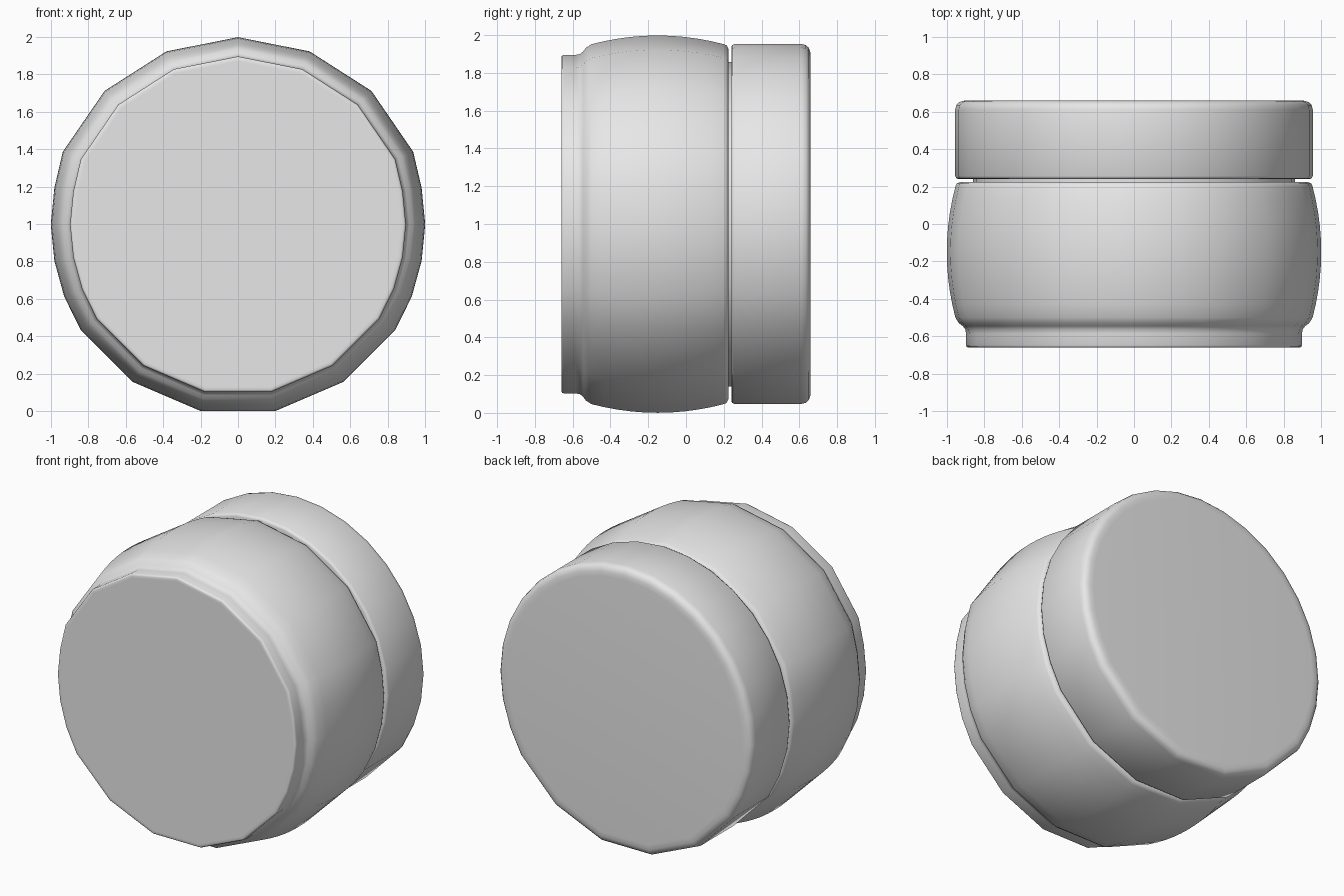
import bpy
import bmesh
import math

if "Cube" in bpy.data.objects:
    bpy.data.objects.remove(bpy.data.objects["Cube"], do_unlink=True)

CENTRE_Z = 0.998
STEP = math.tau / 32

grey = bpy.data.materials.new("light_grey")
grey.use_nodes = True
grey.diffuse_color = (0.8, 0.8, 0.8, 1)
grey.node_tree.nodes["Principled BSDF"].inputs["Base Color"].default_value = (0.8, 0.8, 0.8, 1)


def mirrored(half):
    """Mirror (step, radius) corners, counted from the top, to a full outline."""
    return half + [(32 - k, r) for k, r in reversed(half) if k % 16]


def lathe(name, outline, profile):
    """Sweep a (y, radius) profile round a faceted outline and close both ends."""
    bm = bmesh.new()
    rings = []
    for y, radius in profile:
        rings.append([bm.verts.new((radius * r * math.sin(k * STEP), y,
                                    CENTRE_Z + radius * r * math.cos(k * STEP)))
                      for k, r in outline])
    n = len(outline)
    for a, b in zip(rings, rings[1:]):
        for i in range(n):
            j = (i + 1) % n
            bm.faces.new((a[i], a[j], b[j], b[i]))
    bm.faces.new(rings[0])
    bm.faces.new(rings[-1])
    bmesh.ops.recalc_face_normals(bm, faces=bm.faces)
    mesh = bpy.data.meshes.new(name)
    bm.to_mesh(mesh)
    bm.free()
    mesh.materials.append(grey)
    obj = bpy.data.objects.new(name, mesh)
    bpy.context.collection.objects.link(obj)
    bpy.ops.object.select_all(action="DESELECT")
    obj.select_set(True)
    bpy.context.view_layer.objects.active = obj
    bpy.ops.object.shade_smooth_by_angle(angle=math.radians(50))
    return obj


# Uneven outline of the drum: fine at the sides, coarse above and below
drum_outline = mirrored([(0, 1), (2, 1), (4, 1.008), (6, 1.013), (7, 1), (8, 1),
                         (9, 1), (10, 1.005), (11, 1.012), (13, 1.012), (15, 1.017)])
# Rounder outline of the cap, coarse only underneath
cap_outline = mirrored([(k, 1) for k in range(11)] + [(11, 1.005), (13, 1.01), (15, 1.015)])

# Bulging drum with a stepped front rim
bulge = [(-0.15 + t * 0.35, 1 - 0.046 * t * t)
         for t in (-1, -0.8, -0.6, -0.4, -0.2, 0, 0.2, 0.4, 0.6, 0.8, 1)]
front_rim = [(-0.66, 0.87), (-0.66, 0.885), (-0.657, 0.893), (-0.648, 0.897),
             (-0.585, 0.897), (-0.56, 0.902), (-0.545, 0.915), (-0.53, 0.935)]
back_rim = [(0.215, 0.948), (0.224, 0.93), (0.225, 0.9), (0.225, 0.8)]
lathe("drum", drum_outline, front_rim + bulge + back_rim)

# Recessed neck joining the drum and the cap
lathe("neck", drum_outline, [(0.2, 0.86), (0.26, 0.86)])

# Back cap with rounded edges
lathe("back_cap", cap_outline,
      [(0.24, 0.9), (0.24, 0.937), (0.244, 0.949), (0.256, 0.955), (0.61, 0.955),
       (0.635, 0.949), (0.65, 0.935), (0.658, 0.912), (0.66, 0.88)])
